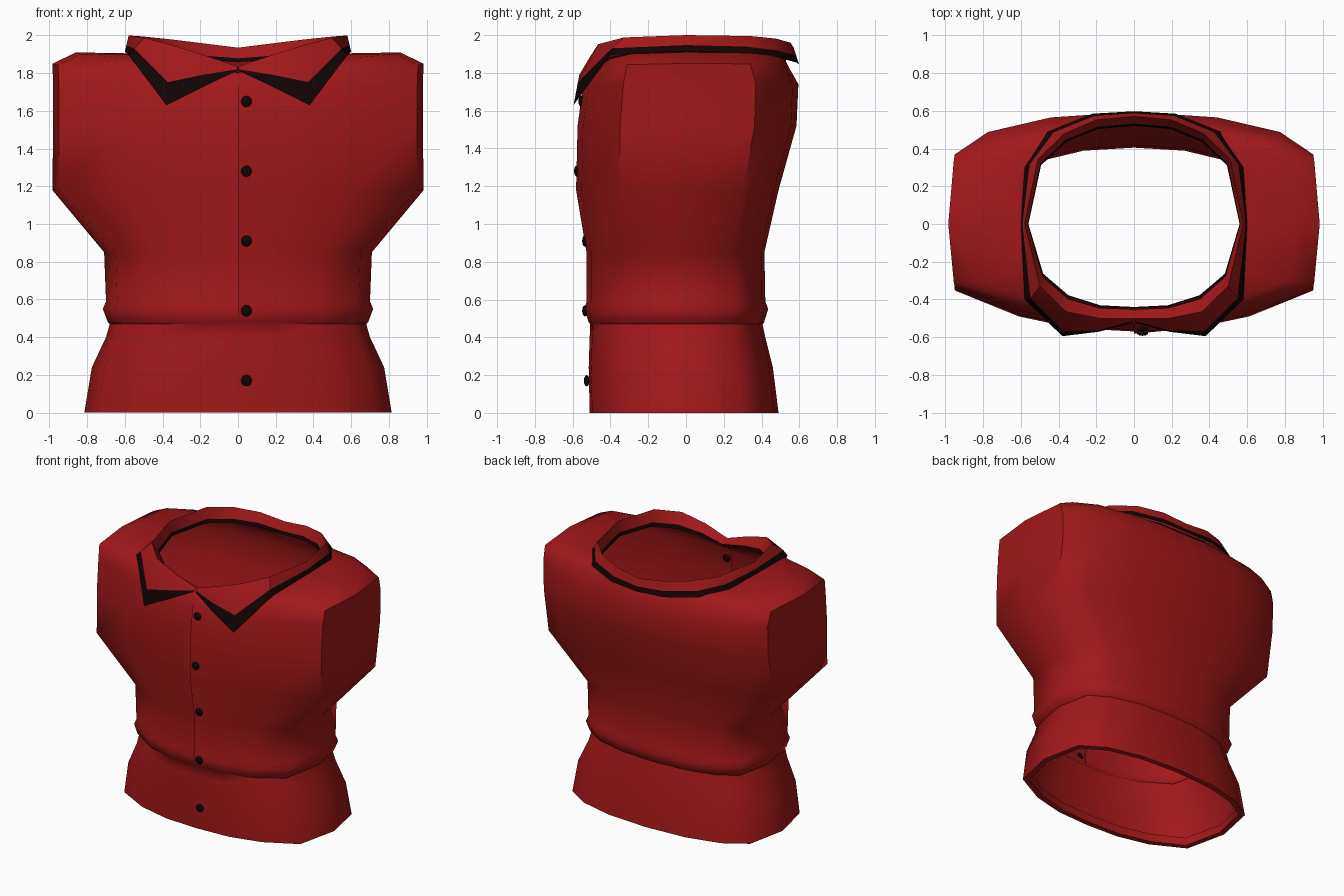
import bpy, bmesh, math
from mathutils import Vector

if "Cube" in bpy.data.objects:
    bpy.data.objects.remove(bpy.data.objects["Cube"])


def material(name, rgb):
    m = bpy.data.materials.new(name)
    m.diffuse_color = (*rgb, 1)
    m.use_nodes = True
    m.node_tree.nodes["Principled BSDF"].inputs["Base Color"].default_value = m.diffuse_color
    return m


RED = material("red cloth", (0.36, 0.009, 0.01))
BLACK = material("black trim", (0.006, 0.001, 0.001))

# Half cross-sections, front centre to back centre, in unit size
WAIST = [(0, -1), (.32, -.98), (.62, -.86), (.86, -.6), (1, 0),
         (.88, .6), (.64, .84), (.34, .97), (0, 1)]
CHEST = [(0, -1), (.32, -.97), (.62, -.86), (.97, -.62), (1, 0),
         (.97, .62), (.79, .82), (.45, .95), (0, 1)]


def half_ring(w, front, back, blend, zf, zs=None, zb=None):
    """Half section with its own height at the front, side and back."""
    zs = zf if zs is None else zs
    zb = zf if zb is None else zb
    pts = []
    for k in range(9):
        a, b = Vector(WAIST[k]), Vector(CHEST[k])
        p = a.lerp(b, blend)
        end = zf if k <= 4 else zb
        s = math.sin(min(k, 8 - k) / 4 * math.pi / 2)
        pts.append(Vector((p.x * w, p.y * (front if p.y < 0 else back),
                           end + (zs - end) * s)))
    return pts


def full(half, lap=0.0):
    """Mirror a half section; lap lifts the front edge of one side."""
    ring = [p.copy() for p in half]
    ring += [Vector((-p.x, p.y, p.z)) for p in reversed(half[:-1])]
    ring[0].y -= lap
    return ring


def loft(name, rows, closed, black_rows=(), angle=50):
    bm = bmesh.new()
    grid = [[bm.verts.new(p) for p in r] for r in rows]
    n = len(rows[0])
    for i in range(len(rows) - 1):
        for j in range(n if closed else n - 1):
            k = (j + 1) % n
            f = bm.faces.new((grid[i][j], grid[i][k], grid[i + 1][k], grid[i + 1][j]))
            f.material_index = 1 if i in black_rows else 0
    bmesh.ops.remove_doubles(bm, verts=bm.verts, dist=0.0005)
    me = bpy.data.meshes.new(name)
    bm.to_mesh(me)
    bm.free()
    me.materials.append(RED)
    me.materials.append(BLACK)
    ob = bpy.data.objects.new(name, me)
    bpy.context.collection.objects.link(ob)
    smooth(ob, angle)
    return ob


def smooth(ob, angle):
    bpy.ops.object.select_all(action='DESELECT')
    ob.select_set(True)
    bpy.context.view_layer.objects.active = ob
    bpy.ops.object.shade_smooth_by_angle(angle=math.radians(angle))


# Body: hem lip, skirt, waist fold, chest with closed armholes, shoulders, neck
sections = [
    (.775, .47, .45, .5, .06),
    (.775, .47, .45, .5, 0.0),
    (.815, .51, .49, .5, 0.0),
    (.775, .515, .46, .5, .24),
    (.70, .51, .42, .5, .40),
    (.68, .507, .405, .5, .47),
    (.69, .515, .413, .5, .478),
    (.717, .525, .435, .5, .55),
    (.70, .515, .42, .5, .59),
    (.71, .515, .415, .5, .85),
    (.985, .57, .49, .95, 1.18),
    (.98, .562, .585, 1, 1.52),
    (.98, .535, .595, 1, 1.72, 1.74, 1.74),
    (.985, .505, .55, 1, 1.765, 1.85, 1.82),
    (.86, .47, .53, 1, 1.79, 1.91, 1.86),
    (.57, .445, .53, 0, 1.81, 1.905, 1.87),
]
loft("shirt_body", [full(half_ring(*s), .012 if .5 < s[4] < 1.75 else 0)
                    for s in sections], True)

# Collar: pointed outer leaf with dark border, fold line, inner stand
edge = [Vector(p) for p in [
    (.01, -.525, 1.81), (.19, -.572, 1.725), (.38, -.595, 1.63), (.58, -.40, 1.895),
    (.60, 0, 1.915), (.58, .3, 1.905), (.46, .49, 1.88), (.22, .585, 1.855),
    (0, .598, 1.845)]]
fold = half_ring(.58, .50, .57, 0, 1.835, 2.0, 1.935)
for k, push in ((1, .01), (2, .035), (3, .03)):
    fold[k].y -= push
stand = half_ring(.56, .44, .52, 0, 1.79, 1.89, 1.86)


def between(a, b, t):
    return [p.lerp(q, t) for p, q in zip(a, b)]


border = between(edge, fold, .38)
for k, push in ((1, .02), (2, .025), (3, .02)):     # leaf bulges over the chest
    border[k].y -= push
collar_rows = [edge, border, fold, between(fold, stand, .75), stand]
loft("collar", [full(r) for r in collar_rows], False, black_rows=(0, 3), angle=40)

# Buttons down the front
for z, y in ((.17, -.526), (.54, -.535), (.91, -.535), (1.28, -.578), (1.65, -.555)):
    bpy.ops.mesh.primitive_uv_sphere_add(segments=10, ring_count=6, radius=.03,
                                         location=(.045, y, z))
    button = bpy.context.object
    button.name = "button"
    button.scale = (1, .5, 1)
    button.data.materials.append(BLACK)
    smooth(button, 50)
